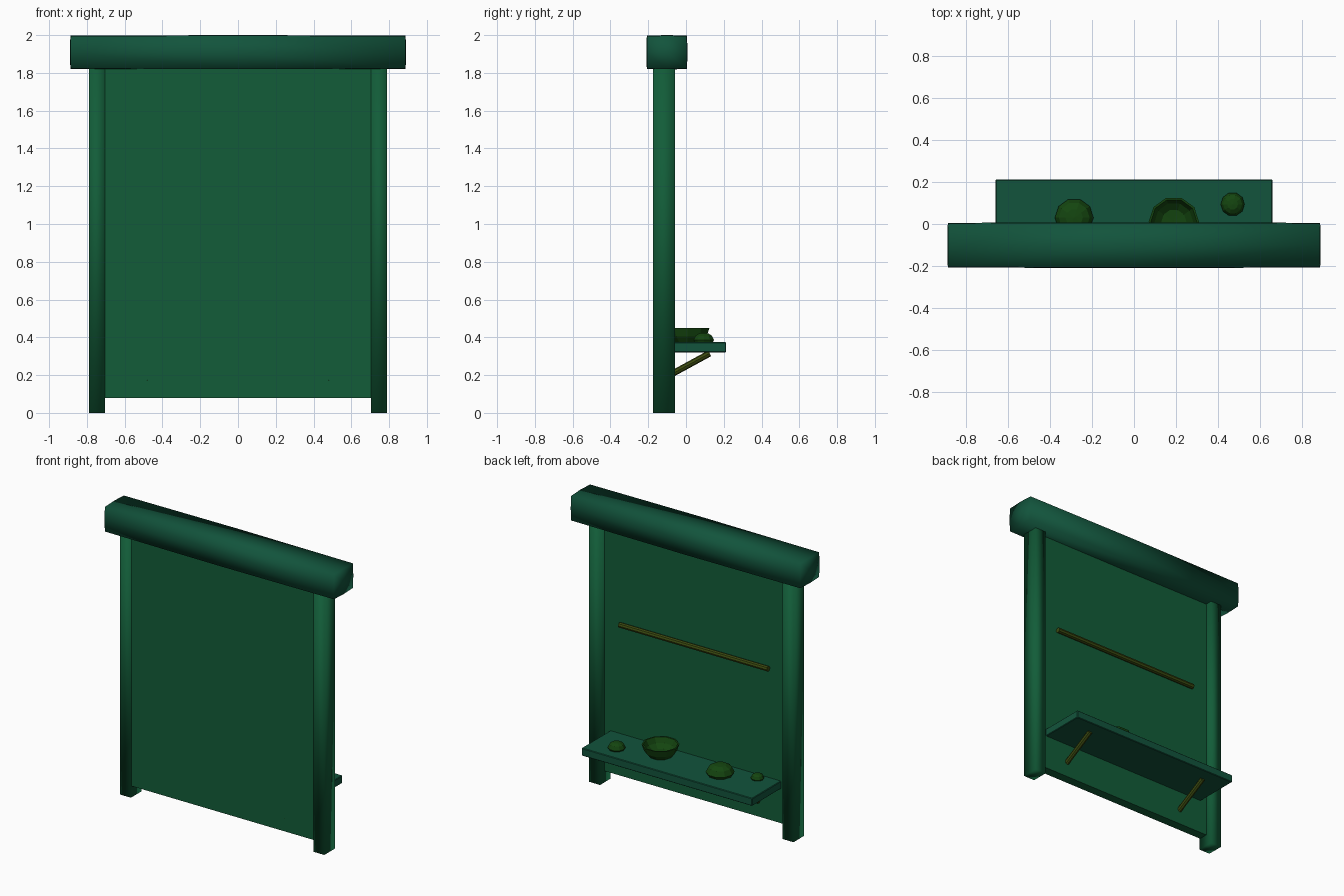
import bpy, bmesh, math
from mathutils import Vector

if "Cube" in bpy.data.objects:
    bpy.data.objects.remove(bpy.data.objects["Cube"])


def material(name, rgb):
    m = bpy.data.materials.new(name)
    m.diffuse_color = (*rgb, 1)
    m.use_nodes = True
    m.node_tree.nodes["Principled BSDF"].inputs["Base Color"].default_value = m.diffuse_color
    return m


GREEN = material("board_green", (0.006, 0.108, 0.040))
TEAL = material("trim_teal", (0.006, 0.088, 0.045))
OLIVE = material("rod_olive", (0.045, 0.070, 0.005))
DARK = material("bowl_green", (0.007, 0.060, 0.005))


def finish(name, bm, mat, smooth=False):
    bmesh.ops.recalc_face_normals(bm, faces=bm.faces)
    me = bpy.data.meshes.new(name)
    bm.to_mesh(me)
    bm.free()
    me.materials.append(mat)
    for p in me.polygons:
        p.use_smooth = smooth
    ob = bpy.data.objects.new(name, me)
    bpy.context.collection.objects.link(ob)
    return ob


def box(name, lo, hi, mat, bevel=0.0, bulge=0.0, smooth=False):
    lo, hi = Vector(lo), Vector(hi)
    mid, half = (lo + hi) / 2, (hi - lo) / 2
    bm = bmesh.new()
    bmesh.ops.create_cube(bm, size=2)
    if bulge:
        bmesh.ops.subdivide_edges(bm, edges=bm.edges[:], cuts=1, use_grid_fill=True)
    for v in bm.verts:
        c = v.co.copy()
        for i in range(3):
            # faces swell slightly towards their middles
            a, b = c[(i + 1) % 3], c[(i + 2) % 3]
            drop = bulge * (a * a + b * b) / 2 if abs(c[i]) > 0.99 else 0
            v.co[i] = mid[i] + c[i] * half[i] - math.copysign(drop, c[i])
    if bevel:
        bmesh.ops.bevel(bm, geom=bm.edges[:], offset=bevel, segments=1, affect='EDGES')
    return finish(name, bm, mat, smooth)


def rod(name, a, b, r, sides=8):
    a, b = Vector(a), Vector(b)
    bm = bmesh.new()
    bmesh.ops.create_cone(bm, cap_ends=True, segments=sides, radius1=r, radius2=r,
                          depth=(b - a).length)
    rot = (b - a).to_track_quat('Z', 'Y').to_matrix()
    for v in bm.verts:
        v.co = rot @ v.co + (a + b) / 2
    return finish(name, bm, OLIVE)


def lathe(name, centre, profile, sides):
    # revolve (radius, height) points around a vertical axis
    bm = bmesh.new()
    verts = [bm.verts.new((r, 0, z)) for r, z in profile]
    edges = [bm.edges.new(e) for e in zip(verts, verts[1:])]
    bmesh.ops.spin(bm, geom=verts + edges, axis=(0, 0, 1), cent=(0, 0, 0),
                   angle=math.tau, steps=sides, use_duplicate=False)
    bmesh.ops.remove_doubles(bm, verts=bm.verts[:], dist=0.0005)
    bmesh.ops.translate(bm, verts=bm.verts[:], vec=centre)
    return finish(name, bm, DARK)


# frame: header beam, side posts and thick back panel
box("header_beam", (-0.89, -0.21, 1.818), (0.89, 0.008, 2.0), TEAL, bulge=0.005, smooth=True)
for side, s in (("left", -1), ("right", 1)):
    x0, x1 = sorted((s * 0.705, s * 0.79))
    box(side + "_post", (x0, -0.175, 0), (x1, -0.058, 1.86), GREEN, smooth=True)
box("panel", (-0.715, -0.17, 0.08), (0.715, -0.106, 1.85), GREEN)

# shelf with its two diagonal struts
box("shelf", (-0.66, -0.135, 0.32), (0.66, 0.212, 0.374), TEAL, bevel=0.004)
for side, s in (("left", -1), ("right", 1)):
    rod(side + "_strut", (s * 0.48, -0.163, 0.158), (s * 0.48, 0.125, 0.315), 0.017)

# hanging rail
rod("rail", (-0.575, -0.088, 1.142), (0.575, -0.088, 1.142), 0.018)

# open bowl on the shelf
lathe("bowl", (0.19, 0.01, 0.37),
      [(0, 0), (0.075, 0), (0.105, 0.035), (0.12, 0.08), (0.11, 0.08),
       (0.092, 0.045), (0.06, 0.02), (0, 0.015)], 10)

# low-poly mounds on the shelf
for name, x, y, r, h in (("large_mound", -0.285, 0.03, 0.092, 0.08),
                         ("medium_mound", 0.47, 0.094, 0.057, 0.056),
                         ("small_mound", -0.517, -0.05, 0.043, 0.044)):
    lathe(name, (x, y, 0.368),
          [(0, 0), (r * 0.85, 0), (r, h * 0.3), (r * 0.8, h * 0.72),
           (r * 0.45, h * 0.95), (0, h)], 10)
